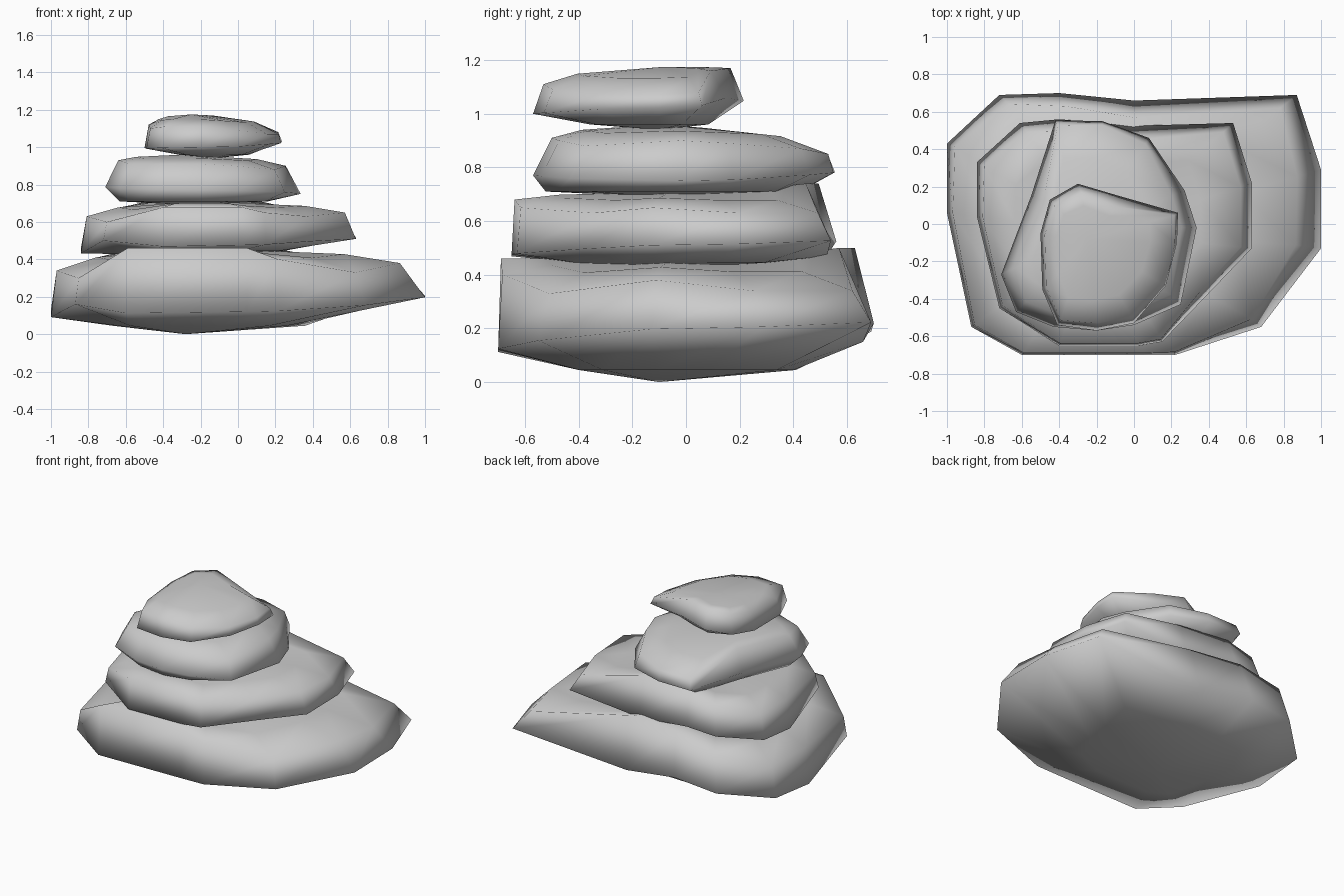
import bpy, bmesh
from mathutils import Vector

if "Cube" in bpy.data.objects:
    bpy.data.objects.remove(bpy.data.objects["Cube"])


def stone(name, outline, rim, inset, top, bottom, low, rise):
    """Lofted pebble. outline: (x, y, shoulder height[, rim height]) in plan.
    rim, inset, low: values to the right, back, left, front, blended around.
    low: relative size of the underside ring, rise: its height over the bottom.
    top, bottom: apex points."""
    xs, ys = [p[0] for p in outline], [p[1] for p in outline]
    cx, cy = (min(xs) + max(xs)) / 2, (min(ys) + max(ys)) / 2
    hx, hy = (max(xs) - min(xs)) / 2, (max(ys) - min(ys)) / 2
    top, bottom = Vector(top), Vector(bottom)

    def blend(vals, x, y):
        u, v = (x - cx) / hx, (y - cy) / hy
        a = vals[0] if u > 0 else vals[2]
        b = vals[1] if v > 0 else vals[3]
        return (a * u * u + b * v * v) / (u * u + v * v)

    under, edge, shoulder, crown = [], [], [], []
    for x, y, hi, *own_rim in outline:
        e = Vector((x, y, own_rim[0] if own_rim else blend(rim, x, y)))
        d = Vector((x - cx, y - cy, 0)).normalized()
        s = Vector((x, y, hi)) - d * blend(inset, x, y)
        c = top.lerp(s, 0.72)
        c.z = top.z + (s.z - top.z) * 0.4
        k = blend(low, x, y)
        b = bottom.lerp(e, k)
        b.z = bottom.z + min(k * (e.z - bottom.z), rise)
        under.append(b)
        edge.append(e)
        shoulder.append(s)
        crown.append(c)

    bm = bmesh.new()
    rings = [[bm.verts.new(p) for p in r] for r in (under, edge, shoulder, crown)]
    n = len(outline)
    for lo, up in zip(rings, rings[1:]):
        for i in range(n):
            j = (i + 1) % n
            bm.faces.new((lo[i], lo[j], up[j], up[i]))
    for ring, apex in ((rings[0], bottom), (rings[-1], top)):
        v = bm.verts.new(apex)
        for i in range(n):
            bm.faces.new((ring[i], ring[(i + 1) % n], v))
    bmesh.ops.recalc_face_normals(bm, faces=bm.faces)
    for f in bm.faces:
        f.smooth = True
    me = bpy.data.meshes.new(name)
    bm.to_mesh(me)
    bm.free()
    bpy.context.collection.objects.link(bpy.data.objects.new(name, me))


# wide base stone
stone("base_stone",
      [(1, -.13, .38), (1, .29, .34), (.87, .69, .34), (0, .66, .5, .15), (-.4, .7, .5),
       (-.72, .69, .43), (-1, .43, .34), (-1, .06, .34), (-.87, -.55, .30, .16),
       (-.6, -.7, .46), (.05, -.7, .46), (.22, -.7, .40), (.68, -.55, .33)],
      rim=(.2, .24, .09, .12), inset=(.14, .09, .03, .01),
      top=(-.2, -.05, .46), bottom=(-.28, -.1, 0), low=(.42, .66, .5, .5), rise=.045)

# second stone
stone("second_stone",
      [(.63, -.13, .65), (.63, .22, .63), (.53, .54, .63), (0, .525, .74, .47), (-.4, .56, .74),
       (-.61, .54, .69), (-.84, .33, .63), (-.84, .04, .63), (-.72, -.45, .60, .5),
       (-.4, -.65, .68), (.02, -.65, .68), (.15, -.63, .65), (.4, -.37, .63)],
      rim=(.51, .54, .43, .475), inset=(.06, .08, .03, .01),
      top=(-.2, -.05, .71), bottom=(-.2, -.1, .42), low=(.5, .7, .6, .6), rise=.025)

# third stone
stone("third_stone",
      [(.335, -.02, .9), (.27, .18, .89), (.08, .46, .87), (-.17, .55, .85),
       (-.42, .555, .85), (-.55, .15, .93), (-.71, -.27, .93), (-.63, -.47, .91),
       (-.43, -.55, .91), (-.2, -.57, .91), (0, -.54, .9), (.25, -.43, .88)],
      rim=(.75, .78, .79, .77), inset=(.08, .02, .08, .07),
      top=(-.3, -.1, .96), bottom=(-.25, -.1, .69), low=(.7, .8, .82, .9), rise=.02)

# small top stone
stone("top_stone",
      [(.23, -.1, 1.07), (.235, .06, 1.08), (-.08, .15, 1.16), (-.3, .215, 1.17),
       (-.45, .13, 1.15), (-.5, -.05, 1.12), (-.49, -.35, 1.10), (-.41, -.54, 1.11),
       (-.2, -.57, 1.11), (0, -.53, 1.09), (.17, -.33, 1.07)],
      rim=(1.02, 1.06, .99, 1.0), inset=(.01, .06, .02, .04),
      top=(-.25, -.08, 1.175), bottom=(-.13, -.1, .94), low=(.5, .6, .5, .55), rise=.02)
